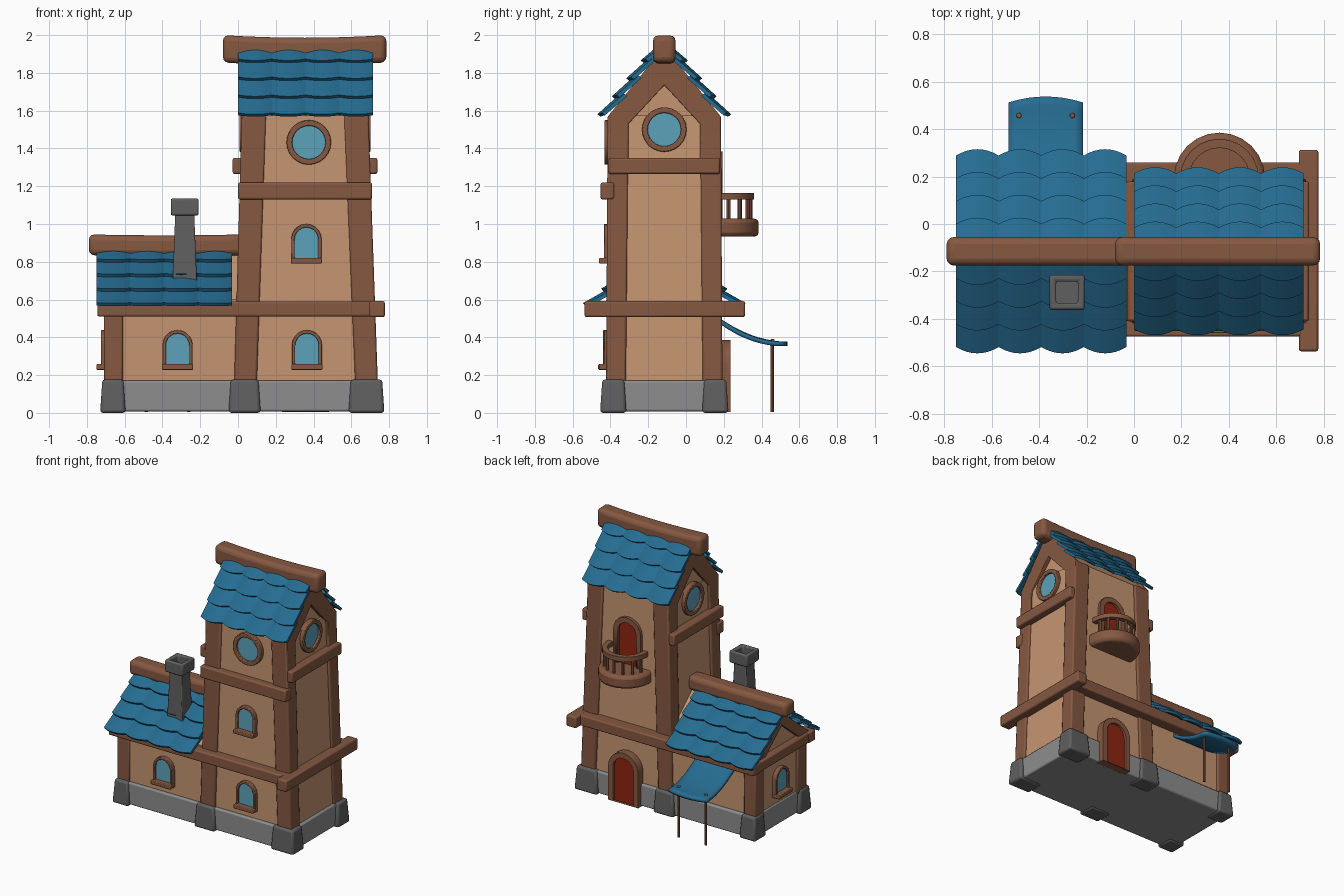
import bpy, bmesh, math
from mathutils import Matrix, Vector

if "Cube" in bpy.data.objects:
    bpy.data.objects.remove(bpy.data.objects["Cube"])

def mat(name, r, g, b):
    m = bpy.data.materials.new(name)
    m.diffuse_color = (r, g, b, 1)
    m.use_nodes = True
    m.node_tree.nodes["Principled BSDF"].inputs["Base Color"].default_value = m.diffuse_color
    return m

WOOD = mat("brown wood", 0.235, 0.098, 0.053)
PLASTER = mat("tan plaster", 0.56, 0.30, 0.165)
TILE = mat("blue tile", 0.019, 0.150, 0.285)
STONE = mat("light stone", 0.27, 0.27, 0.27)
DARK = mat("dark stone", 0.115, 0.115, 0.115)
GLASS = mat("blue glass", 0.11, 0.36, 0.49)
RED = mat("red door", 0.27, 0.018, 0.005)
YC = -0.115                                   # centre line of the building

def mesh(name, verts, faces, m, bevel=0, segs=2):
    bm = bmesh.new()
    vs = [bm.verts.new(v) for v in verts]
    for f in faces:
        bm.faces.new([vs[i] for i in f])
    bmesh.ops.recalc_face_normals(bm, faces=bm.faces)
    me = bpy.data.meshes.new(name)
    bm.to_mesh(me)
    bm.free()
    me.materials.append(m)
    ob = bpy.data.objects.new(name, me)
    bpy.context.collection.objects.link(ob)
    if bevel:
        b = ob.modifiers.new("bevel", 'BEVEL')
        b.width, b.segments, b.limit_method = bevel, segs, 'ANGLE'
    return ob

def solid(name, pts, depth, M, m, bevel=0):
    """Flat outline extruded along local z."""
    n = len(pts)
    v = [M @ Vector((a, b, z)) for z in (0, depth) for a, b in pts]
    f = [range(n), range(n, 2 * n)] + [(i, (i + 1) % n, (i + 1) % n + n, i + n) for i in range(n)]
    return mesh(name, v, f, m, bevel)

def frame(name, outer, inner, depth, M, m, bevel=0.005):
    """Extruded ring between two outlines with equal point counts."""
    n = len(outer)
    v = [M @ Vector((a, b, z)) for z in (0, depth) for pts in (outer, inner) for a, b in pts]
    f = []
    for i in range(n):
        j = (i + 1) % n
        for a, b in ((0, n), (2 * n, 3 * n), (0, 2 * n), (n, 3 * n)):
            f.append((a + i, a + j, b + j, b + i))
    return mesh(name, v, f, m, bevel)

def taper(name, r0, r1, z0, z1, m, bevel=0.01):
    """Block between two rectangles (x0, x1, y0, y1)."""
    v = [(x, y, z) for r, z in ((r0, z0), (r1, z1))
         for x, y in ((r[0], r[2]), (r[1], r[2]), (r[1], r[3]), (r[0], r[3]))]
    f = [(0, 1, 2, 3), (4, 5, 6, 7)] + [(i, (i + 1) % 4, (i + 1) % 4 + 4, i + 4) for i in range(4)]
    return mesh(name, v, f, m, bevel)

def box(name, x0, x1, y0, y1, z0, z1, m, bevel=0.01):
    return taper(name, (x0, x1, y0, y1), (x0, x1, y0, y1), z0, z1, m, bevel)

def facing(deg, x, y, z):
    """Local x right, y up, z outward; 0 front, 90 right, 180 back, -90 left."""
    return (Matrix.Translation((x, y, z)) @ Matrix.Rotation(math.radians(deg), 4, 'Z')
            @ Matrix.Rotation(math.pi / 2, 4, 'X'))

def arch(w, h, z0=0, n=10):
    return [(-w, z0), (w, z0)] + [(w * math.cos(math.pi * i / n), h - w + w * math.sin(math.pi * i / n))
                                  for i in range(n + 1)]

def circle(r, n=24):
    return [(r * math.cos(2 * math.pi * i / n), r * math.sin(2 * math.pi * i / n)) for i in range(n)]

def half(r, n=12):
    return [(r * math.cos(math.pi * i / n), r * math.sin(math.pi * i / n)) for i in range(n + 1)]

def pent(w, z0, z1, peak):
    return [(-w, z0), (w, z0), (w, z1), (0, peak), (-w, z1)]

# stone foundation with corner blocks
box("foundation", -0.70, 0.745, -0.43, 0.20, 0.008, 0.172, STONE)
for x0, x1 in ((-0.73, -0.595), (-0.05, 0.12), (0.585, 0.775)):
    for y0, y1 in ((-0.455, -0.315), (0.085, 0.225)):
        taper("corner_stone", (x0, x1, y0, y1), (x0 + .012, x1 - .012, y0 + .012, y1 - .012), 0, 0.177, DARK, 0.015)

# tower: plaster core, four leaning posts, gables
def rect(z, inset=0):
    t = (z - 0.17) / 1.41
    h = 0.308 - 0.008 * t - inset
    return (-0.02 + 0.04 * t + inset, 0.74 - 0.05 * t - inset, YC - h, YC + h)

taper("tower_wall", rect(0.1, 0.016), rect(1.575, 0.016), 0.1, 1.575, PLASTER, 0)
lo, hi = rect(0.15), rect(1.575)
corner = lambda r, i, j, w, d: ((r[0], r[0] + w) if i == 0 else (r[1] - w, r[1])) + \
                               ((r[2], r[2] + d) if j == 0 else (r[3] - d, r[3]))
for i in (0, 1):
    for j in (0, 1):
        taper("tower_post", corner(lo, i, j, 0.12, 0.105), corner(hi, i, j, 0.128, 0.11), 0.15, 1.575, WOOD)
solid("tower_gable_wall", pent(0.28, 1.5, 1.57, 1.92), 0.615, facing(90, 0.045, YC, 0), PLASTER)
for d, x in ((90, 0.655), (-90, 0.055)):
    M = facing(d, x, YC, 0)
    frame("tower_gable_frame", pent(0.298, 1.29, 1.57, 1.94), pent(0.19, 1.33, 1.53, 1.735), 0.038, M, WOOD)

# low house: plaster core, end posts, gable frame
solid("house_wall", pent(0.292, 0.1, 0.60, 0.845), 0.74, facing(90, -0.692, YC, 0), PLASTER)
for y0, y1 in ((-0.42, -0.315), (0.085, 0.19)):
    box("house_post", -0.71, -0.61, y0, y1, 0.15, 0.56, WOOD)
frame("house_gable_frame", [(-0.35, 0.56), (0.35, 0.56), (0, 0.845)], [(-0.2, 0.585), (0.2, 0.585), (0, 0.75)],
      0.04, facing(-90, -0.68, YC, 0), WOOD)

# horizontal beams
box("front_beam", -0.745, 0.735, -0.475, -0.39, 0.51, 0.59, WOOD)
box("back_beam", -0.745, 0.735, 0.16, 0.26, 0.51, 0.59, WOOD)
box("right_beam", 0.695, 0.777, -0.537, 0.313, 0.507, 0.592, WOOD)
box("left_beam", -0.742, -0.67, -0.46, 0.245, 0.512, 0.588, WOOD)
box("tower_front_beam", 0.0, 0.71, -0.452, -0.38, 1.13, 1.22, WOOD)
for x0, x1 in ((-0.028, 0.06), (0.65, 0.738)):
    box("tower_side_beam", x0, x1, -0.41, 0.18, 1.265, 1.35, WOOD)

# ridge beams with a slight sag
def ridge(name, x0, x1, z0, z1, sag):
    n, v, f = 8, [], []
    for i in range(n + 1):
        u = 2 * i / n - 1
        dz = -sag * (1 - u * u)
        v += [(x0 + (x1 - x0) * i / n, YC + s * 0.06, z + dz) for s, z in ((-1, z0), (1, z0), (1, z1), (-1, z1))]
    for i in range(n):
        f += [(4 * i + k, 4 * i + (k + 1) % 4, 4 * i + 4 + (k + 1) % 4, 4 * i + 4 + k) for k in range(4)]
    f += [(0, 1, 2, 3), (4 * n, 4 * n + 1, 4 * n + 2, 4 * n + 3)]
    mesh(name, v, f, WOOD, 0.03, 3)

ridge("tower_ridge", -0.08, 0.785, 1.855, 2.0, 0.014)
ridge("house_ridge", -0.79, 0.03, 0.835, 0.945, 0.005)

# scalloped roof tiles: four columns and four overlapping rows on each slope
def roof(name, x0, x1, eave, z_eave, z_peak):
    L = math.hypot(eave, z_peak - z_eave)
    c, s = eave / L, (z_peak - z_eave) / L
    w, n = (x1 - x0) / 4, 8
    for side in (-1, 1):
        v, f = [], []
        for row in range(4):
            top, bot = max(0, L * row / 4 - 0.03), L * (row + 1) / 4
            for col in range(4):
                k = len(v)
                for i in range(n + 1):
                    u = 2 * i / n - 1
                    b = 1 - u * u
                    for d, h in ((top, 0.002), (bot + 0.022 * b, 0.03), (bot + 0.022 * b, 0.01), (top, -0.018)):
                        h += 0.015 * b
                        v.append((x0 + w * (col + i / n), YC + side * (c * d + s * h), z_peak - s * d + c * h))
                for i in range(n):
                    a = k + 4 * i
                    f += [(a + j, a + (j + 1) % 4, a + 4 + (j + 1) % 4, a + 4 + j) for j in range(4)]
                f += [range(k, k + 4), range(k + 4 * n, k + 4 * n + 4)]
        mesh(name, v, f, TILE)

roof("tower_roof_tiles", 0.0, 0.715, 0.305, 1.57, 1.95)
roof("house_roof_tiles", -0.75, -0.032, 0.385, 0.56, 0.868)

# chimney with hollow cap
cx, cy = -0.282, -0.288
taper("chimney", (cx - .068, cx + .068, cy - .065, cy + .065), (cx - .05, cx + .05, cy - .05, cy + .05), 0.6, 1.06, DARK, 0.006)
sq = lambda r: [(-r, -r), (r, -r), (r, r), (-r, r)]
frame("chimney_cap", sq(0.074), sq(0.046), 0.09, Matrix.Translation((cx, cy, 1.045)), DARK, 0.01)

# arched windows with sill
def window(deg, x, y, z):
    M = facing(deg, x, y, z)
    frame("window_frame", arch(0.08, 0.21, 0.02), arch(0.062, 0.192, 0.03), 0.045, M, WOOD, 0.004)
    solid("window_glass", arch(0.066, 0.196, 0.025), 0.03, M, GLASS)
    solid("window_sill", [(-0.082, 0), (0.082, 0), (0.082, 0.03), (-0.082, 0.03)], 0.07, M, WOOD, 0.005)

window(0, -0.32, -0.395, 0.228)
window(0, 0.365, -0.39, 0.228)
window(0, 0.362, -0.39, 0.79)
window(-90, -0.68, YC, 0.228)

# round windows
for d, x, y, z in ((0, 0.375, -0.39, 1.432), (90, 0.66, YC, 1.5), (-90, 0.05, YC, 1.5)):
    M = facing(d, x, y, z)
    frame("round_window_frame", circle(0.118), circle(0.088), 0.042, M, WOOD)
    solid("round_window_glass", circle(0.092), 0.025, M, GLASS)

# doors: ground floor and balcony, three planks each
for y, z, h, out, w in ((0.17, 0.0, 0.385, 0.066, 0.125), (0.15, 1.0, 0.385, 0.042, 0.115)):
    M = facing(180, 0.357, y, z)
    frame("door_frame", arch(w, h, 0.004), arch(w - 0.04, h - 0.04, 0.006), out, M, WOOD)
    solid("door", arch(w - 0.037, h - 0.037, 0.006), out - 0.018, M, RED)

# balcony
M = lambda z: Matrix.Translation((0.36, 0.193, z))
base = half(0.192)
solid("balcony_floor", [(0.192, -0.06)] + base + [(-0.192, -0.06)], 0.095, M(0.933), WOOD, 0.022)
frame("balcony_rail", half(0.166) + [(-0.166, -0.03), (0.166, -0.03)],
      half(0.128) + [(-0.128, -0.029), (0.128, -0.029)], 0.035, M(1.13), WOOD)
for i in range(7):
    a = math.pi * (i + 0.5) / 7
    P = Matrix.Translation((0.36 + 0.147 * math.cos(a), 0.193 + 0.147 * math.sin(a), 1.02))
    solid("baluster", circle(0.011, 8), 0.12, P, WOOD)

# awning on two posts
v, nu, nv = [], 8, 10
for i in range(nu + 1):
    u = 2 * i / nu - 1
    for j in range(nv + 1):
        t = j / nv
        v.append((-0.372 + 0.157 * u, 0.16 + t * (0.352 + 0.025 * (1 - u * u)), 0.365 + 0.135 * (1 - t) ** 2))
row = nv + 1
awning = mesh("awning", v, [(i * row + j, i * row + j + 1, (i + 1) * row + j + 1, (i + 1) * row + j)
                            for i in range(nu) for j in range(nv)], TILE)
th = awning.modifiers.new("thickness", 'SOLIDIFY')
th.thickness, th.offset = 0.024, 0
for x in (-0.485, -0.26):
    solid("awning_post", circle(0.009, 8), 0.37, Matrix.Translation((x, 0.457, 0.006)), WOOD)
    solid("awning_peg", circle(0.012, 8), 0.03, Matrix.Translation((x, 0.457, 0.36)), WOOD, 0.004)

# smooth shading with crisp edges
for ob in bpy.context.collection.objects:
    ob.select_set(True)
    bpy.context.view_layer.objects.active = ob
bpy.ops.object.shade_smooth_by_angle(angle=math.radians(35))
